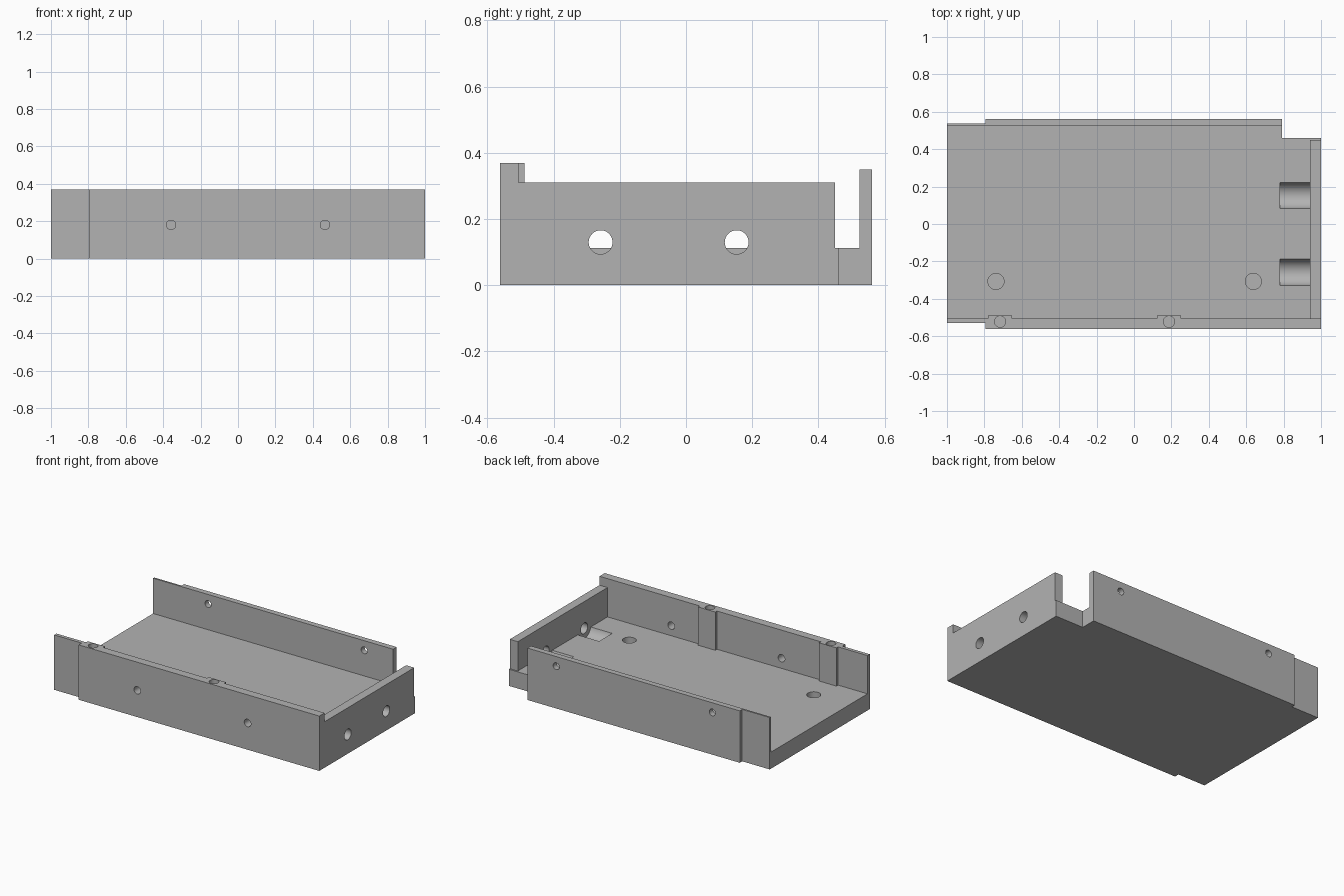
import bpy, bmesh, math
from mathutils import Matrix, Vector

cube = bpy.data.objects.get("Cube")
if cube:
    bpy.data.objects.remove(cube, do_unlink=True)

grey = bpy.data.materials.new("plain grey")
grey.use_nodes = True
colour = (0.45, 0.45, 0.45, 1)
grey.diffuse_color = colour
grey.node_tree.nodes["Principled BSDF"].inputs["Base Color"].default_value = colour


def add_object(name, bm):
    bmesh.ops.recalc_face_normals(bm, faces=bm.faces)
    mesh = bpy.data.meshes.new(name)
    bm.to_mesh(mesh)
    bm.free()
    mesh.materials.append(grey)
    obj = bpy.data.objects.new(name, mesh)
    bpy.context.collection.objects.link(obj)
    return obj


def prism(name, outline, z0, z1):
    """Extrude a plan outline from z0 up to z1."""
    bm = bmesh.new()
    face = bm.faces.new([bm.verts.new((x, y, z0)) for x, y in outline])
    top = bmesh.ops.extrude_face_region(bm, geom=[face])["geom"]
    verts = [v for v in top if isinstance(v, bmesh.types.BMVert)]
    bmesh.ops.translate(bm, verts=verts, vec=(0, 0, z1 - z0))
    return add_object(name, bm)


def rod(name, start, end, radius):
    """Cylinder between two points."""
    a, b = Vector(start), Vector(end)
    turn = Vector((0, 0, 1)).rotation_difference(b - a).to_matrix().to_4x4()
    bm = bmesh.new()
    bmesh.ops.create_cone(bm, cap_ends=True, segments=48, radius1=radius, radius2=radius,
                          depth=(b - a).length, matrix=Matrix.Translation((a + b) / 2) @ turn)
    return add_object(name, bm)


def rectangle(x0, x1, y0, y1):
    return [(x0, y0), (x1, y0), (x1, y1), (x0, y1)]


floor_z, front_z, back_z, end_z = 0.112, 0.37, 0.35, 0.31
front_in, back_in, end_in = -0.506, 0.524, 0.94

# Solid block with stepped left corners and a notched back right corner
tray = prism("tray", [(-1, -0.53), (-0.795, -0.53), (-0.795, -0.562), (1, -0.562),
                      (1, 0.46), (0.79, 0.46), (0.79, 0.562), (-0.795, 0.562),
                      (-0.795, 0.536), (-1, 0.536)], 0, front_z)

# Cavity, open at the left and back right, leaving two bosses on the front wall
bosses = [(-0.78, -0.652), (0.123, 0.251)]
cavity = [(-1.1, front_in)]
for x0, x1 in bosses:
    cavity += [(x0, front_in), (x0, -0.488), (x1, -0.488), (x1, front_in)]
cavity += [(end_in, front_in), (end_in, 0.45), (1.1, 0.45), (1.1, back_in), (-1.1, back_in)]
cutters = [prism("cavity_cutter", cavity, floor_z, 0.5)]

# Lower tops of the back and right walls
cutters.append(prism("back_top_cutter", rectangle(-1.1, 1.1, 0.5, 0.7), back_z, 0.5))
cutters.append(prism("end_top_cutter", rectangle(0.9, 1.1, front_in, 0.5), end_z, 0.5))

# Right wall holes with wide grooves in the floor behind them
for y in (-0.258, 0.153):
    cutters.append(rod("groove_cutter", (0.78, y, 0.13), (end_in, y, 0.13), 0.072))
    cutters.append(rod("end_hole_cutter", (0.85, y, 0.13), (1.1, y, 0.13), 0.036))

# Screw holes through the front and back walls
for x in (-0.358, 0.465):
    cutters.append(rod("front_hole_cutter", (x, -0.7, 0.18), (x, -0.45, 0.18), 0.025))
for x in (-0.59, 0.575):
    cutters.append(rod("back_hole_cutter", (x, 0.45, 0.285), (x, 0.7, 0.285), 0.023))

# Blind holes in the bosses and the floor
for x in (-0.716, 0.187):
    cutters.append(rod("boss_hole_cutter", (x, -0.522, 0.2), (x, -0.522, 0.5), 0.03))
for x in (-0.738, 0.638):
    cutters.append(rod("floor_hole_cutter", (x, -0.307, 0.06), (x, -0.307, 0.3), 0.043))

# Cut, then discard the cutters
bpy.ops.object.select_all(action="DESELECT")
bpy.context.view_layer.objects.active = tray
tray.select_set(True)
for cutter in cutters:
    cutter.hide_render = True
    mod = tray.modifiers.new("cut", "BOOLEAN")
    mod.operation = "DIFFERENCE"
    mod.solver = "EXACT"
    mod.object = cutter
    bpy.ops.object.modifier_apply(modifier=mod.name)
    bpy.data.objects.remove(cutter, do_unlink=True)

bpy.ops.object.shade_smooth_by_angle(angle=math.radians(30))
